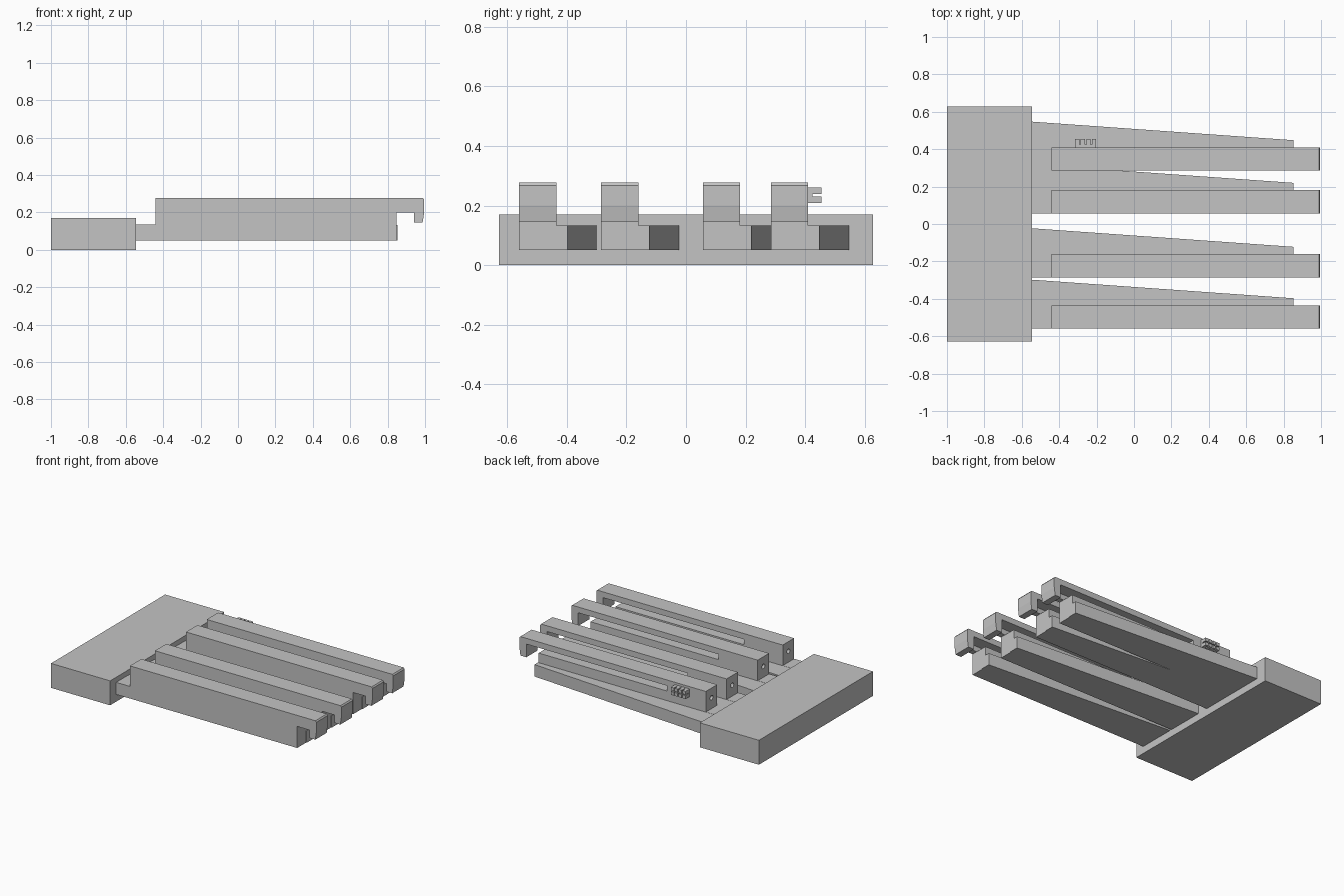
import bpy
import bmesh
from mathutils import Vector

cube = bpy.data.objects.get("Cube")
if cube:
    bpy.data.objects.remove(cube, do_unlink=True)

grey = bpy.data.materials.new("plain_grey")
grey.use_nodes = True
colour = (0.55, 0.55, 0.55, 1)
grey.diffuse_color = colour
grey.node_tree.nodes["Principled BSDF"].inputs["Base Color"].default_value = colour


def prism(name, points, shift):
    """Extrude a closed outline of 3D points along shift."""
    bm = bmesh.new()
    face = bm.faces.new([bm.verts.new(p) for p in points])
    new = bmesh.ops.extrude_face_region(bm, geom=[face])["geom"]
    verts = [g for g in new if isinstance(g, bmesh.types.BMVert)]
    bmesh.ops.translate(bm, verts=verts, vec=Vector(shift))
    bmesh.ops.recalc_face_normals(bm, faces=bm.faces[:])
    mesh = bpy.data.meshes.new(name)
    bm.to_mesh(mesh)
    bm.free()
    mesh.materials.append(grey)
    obj = bpy.data.objects.new(name, mesh)
    bpy.context.collection.objects.link(obj)
    return obj


def box(name, low, high):
    (a, b, c), (d, e, f) = low, high
    return prism(name, [(a, b, c), (d, b, c), (d, e, c), (a, e, c)], (0, 0, f - c))


def cut(target, cutter):
    cutter.hide_render = True
    cutter.hide_viewport = True
    cutter.display_type = 'WIRE'
    mod = target.modifiers.new("cut", 'BOOLEAN')
    mod.operation = 'DIFFERENCE'
    mod.solver = 'EXACT'
    mod.object = cutter


# Base block
box("base_block", (-1, -0.627, 0), (-0.545, 0.627, 0.17))

# Side outline of a hooked arm (x, z)
ARM = [(-0.545, 0.05), (0.847, 0.05), (0.847, 0.2), (0.942, 0.2), (0.942, 0.145),
       (0.987, 0.145), (0.995, 0.2), (0.995, 0.268), (0.988, 0.277),
       (-0.44, 0.277), (-0.44, 0.134), (-0.545, 0.134)]
# Plan outline of the tapered rail beside each arm (x, y offset)
RAIL = [(-0.545, 0.1), (0.852, 0.097), (0.852, 0.163), (-0.545, 0.262)]
WIDTH = 0.125

for number, y in enumerate((-0.56, -0.285, 0.057, 0.285), 1):
    arm = prism(f"hooked_arm_{number}", [(px, y, pz) for px, pz in ARM], (0, WIDTH, 0))
    prism(f"tapered_rail_{number}", [(px, y + py, 0.05) for px, py in RAIL], (0, 0, 0.083))

    # Long slot in the back of the arm
    cut(arm, box(f"slot_cutter_{number}", (-0.14, y + 0.04, 0.2),
                 (0.942, y + WIDTH + 0.02, 0.237)))

    # Round hole in the inner end of the arm
    bpy.ops.mesh.primitive_cylinder_add(vertices=16, radius=0.016, depth=0.32,
                                        location=(-0.3, y + WIDTH / 2, 0.21),
                                        rotation=(0, 1.5708, 0))
    hole = bpy.context.object
    hole.name = f"hole_cutter_{number}"
    hole.data.materials.append(grey)
    cut(arm, hole)

# Two rows of contact pins on the rearmost arm
for col in range(4):
    for row in range(2):
        x, z = -0.315 + 0.03 * col, 0.208 + 0.03 * row
        box(f"contact_pin_{col + 1}_{row + 1}", (x, 0.4, z), (x + 0.023, 0.455, z + 0.023))
box("pin_mount", (-0.315, 0.4, 0.208), (-0.202, 0.425, 0.261))
